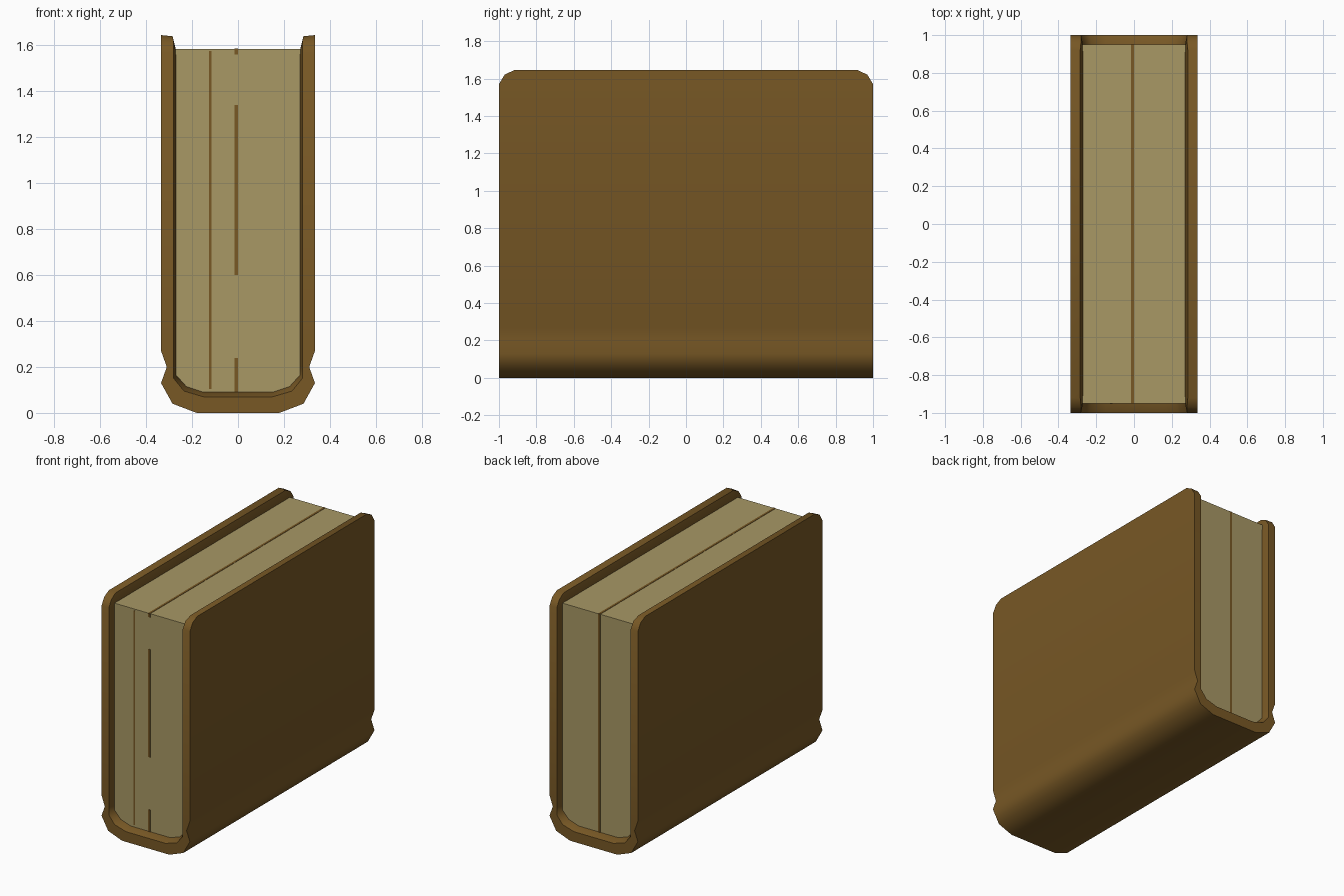
import bpy, bmesh, math

if "Cube" in bpy.data.objects:
    bpy.data.objects.remove(bpy.data.objects["Cube"])


def material(name, rgb):
    m = bpy.data.materials.new(name)
    m.diffuse_color = (*rgb, 1)
    m.use_nodes = True
    m.node_tree.nodes["Principled BSDF"].inputs["Base Color"].default_value = m.diffuse_color
    return m


LEATHER = material("brown leather", (0.188, 0.098, 0.0185))
PAPER = material("aged paper", (0.392, 0.314, 0.130))


def finish(name, bm, mat):
    bmesh.ops.recalc_face_normals(bm, faces=bm.faces[:])
    me = bpy.data.meshes.new(name)
    bm.to_mesh(me)
    bm.free()
    ob = bpy.data.objects.new(name, me)
    bpy.context.collection.objects.link(ob)
    me.materials.append(mat)
    return ob


# Cover: stations down one board and round the spine,
# each (outer xz, rim xz, inner xz, half depth outside, half depth inside)
half = [
    ((.335, 1.645), (.285, 1.64), (.27, 1.58), .92, .91),
    ((.335, 1.62), (.28, 1.617), (.27, 1.57), .97, .94),
    ((.335, 1.57), (.28, 1.57), (.27, 1.55), 1, .95),
    ((.335, .27), (.28, .27), (.27, .27), 1, .95),
    ((.31, .20), (.28, .20), (.27, .20), 1, .95),
    ((.335, .13), (.28, .15), (.27, .165), 1, .95),
    ((.285, .04), (.235, .095), (.225, .115), 1, .95),
    ((.18, 0), (.15, .07), (.15, .09), 1, .95),
]
stations = [(1, s) for s in half] + [(-1, s) for s in reversed(half)]
bm = bmesh.new()
rings = []
for side, (o, r, i, yo, yi) in stations:
    pts = [(o, -yo), (o, yo), (r, yo), (i, yi), (i, -yi), (r, -yo)]
    rings.append([bm.verts.new((side * p[0], y, p[1])) for p, y in pts])
for a, b in zip(rings, rings[1:]):
    for k in range(6):
        n = (k + 1) % 6
        bm.faces.new((a[k], a[n], b[n], b[k]))
for a in (rings[0], rings[-1]):
    bm.faces.new((a[0], a[1], a[2], a[5]))
    bm.faces.new((a[5], a[2], a[3], a[4]))
cover = finish("cover", bm, LEATHER)
bpy.context.view_layer.objects.active = cover
cover.select_set(True)
bpy.ops.object.shade_smooth_by_angle(angle=math.radians(50))

# Page block: rounded-bottom profile pushed through the depth
prof = [(.272, 1.585), (.272, .165), (.227, .113), (.15, .088)]
prof += [(-x, z) for x, z in reversed(prof)]
bm = bmesh.new()
face = bm.faces.new([bm.verts.new((x, -.95, z)) for x, z in prof])
ext = bmesh.ops.extrude_face_region(bm, geom=[face], use_keep_orig=True)
for v in ext["geom"]:
    if isinstance(v, bmesh.types.BMVert):
        v.co.y = .95
finish("pages", bm, PAPER)


# Thin page-gap lines
def line(name, lo, hi):
    bm = bmesh.new()
    bmesh.ops.create_cube(bm, size=1)
    for v in bm.verts:
        v.co = [hi[k] if v.co[k] > 0 else lo[k] for k in range(3)]
    finish(name, bm, LEATHER)


for z0, z1 in ((.09, .24), (.60, 1.34), (1.56, 1.584)):
    line("front_centre_gap", (-.016, -.953, z0), (0, -.949, z1))
line("front_side_gap", (-.127, -.953, .105), (-.115, -.949, 1.575))
line("back_centre_gap", (-.016, .949, .09), (0, .953, 1.584))
line("top_centre_gap", (-.015, -.95, 1.584), (0, .95, 1.587))
